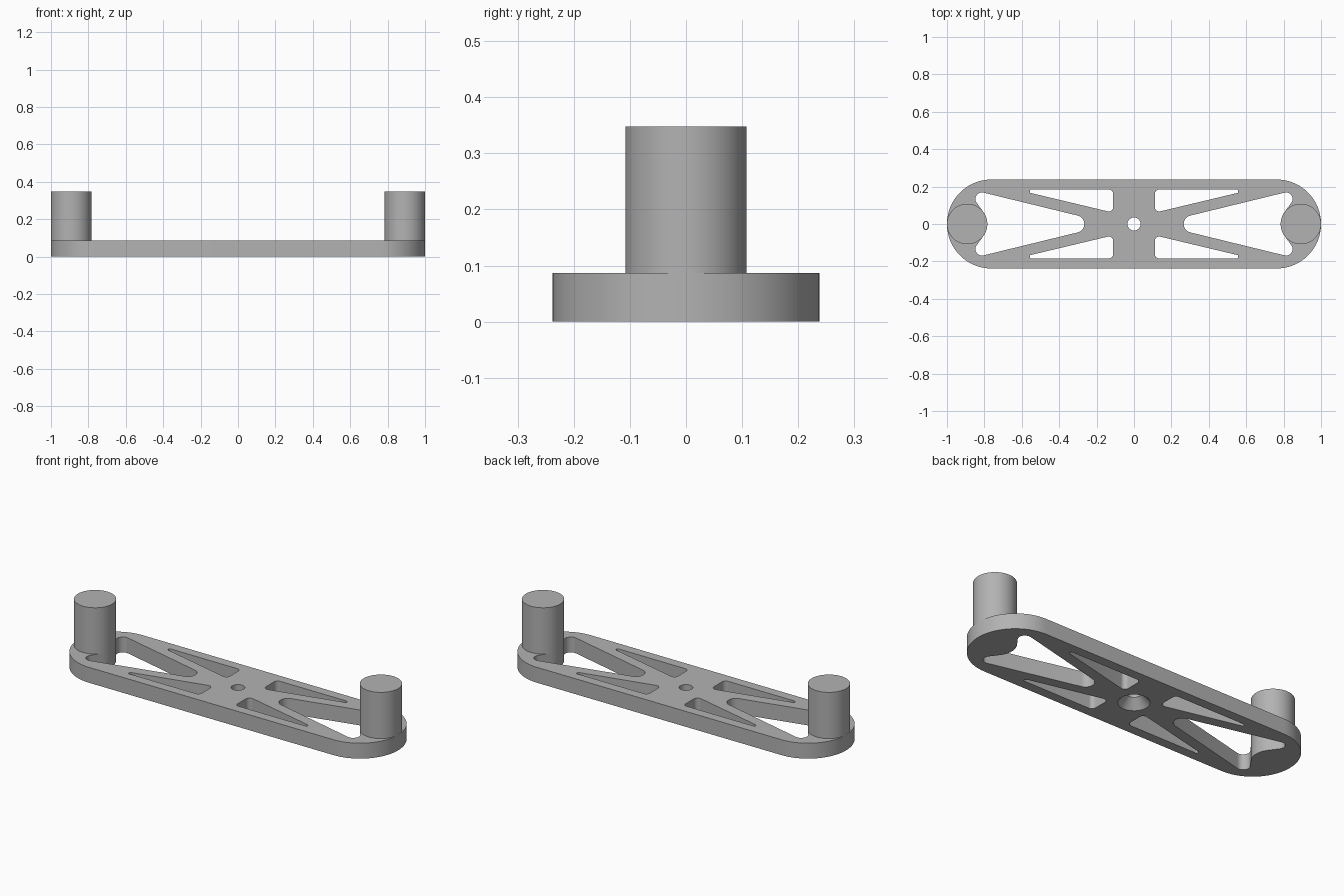
import bpy, bmesh, math
from mathutils import Vector

if "Cube" in bpy.data.objects:
    bpy.data.objects.remove(bpy.data.objects["Cube"], do_unlink=True)

THICK, HALF_W = 0.087, 0.238
PEG_X, PEG_R, PEG_TOP = 0.892, 0.108, 0.348

grey = bpy.data.materials.new("plain grey")
grey.use_nodes = True
colour = (0.45, 0.45, 0.45, 1)
grey.diffuse_color = colour
grey.node_tree.nodes["Principled BSDF"].inputs["Base Color"].default_value = colour


def arc(cx, cy, r, start, end, n=16):
    """Points on an arc, angles in degrees."""
    steps = [math.radians(start + (end - start) * i / n) for i in range(n + 1)]
    return [(cx + r * math.cos(a), cy + r * math.sin(a)) for a in steps]


def rounded(corners, n=6):
    """Polygon with a rounded corner at each (x, y, radius)."""
    out = []
    for i, (x, y, r) in enumerate(corners):
        p = Vector((x, y))
        u = (Vector(corners[i - 1][:2]) - p).normalized()
        v = (Vector(corners[(i + 1) % len(corners)][:2]) - p).normalized()
        half = u.angle(v) / 2
        c = p + (u + v).normalized() * (r / math.sin(half))
        t = r / math.tan(half)
        a, b = p + u * t - c, p + v * t - c
        for k in range(n + 1):
            d = a.lerp(b, k / n).normalized() * r
            out.append(tuple(c + d))
    return out


def loft(name, rings):
    """Closed solid through (outline, z) rings of equal point count."""
    bm = bmesh.new()
    loops = [[bm.verts.new((x, y, z)) for x, y in pts] for pts, z in rings]
    for low, high in zip(loops, loops[1:]):
        for i in range(len(low)):
            bm.faces.new((low[i - 1], low[i], high[i], high[i - 1]))
    bm.faces.new(loops[0])
    bm.faces.new(loops[-1])
    bmesh.ops.recalc_face_normals(bm, faces=bm.faces)
    mesh = bpy.data.meshes.new(name)
    bm.to_mesh(mesh)
    bm.free()
    mesh.materials.append(grey)
    obj = bpy.data.objects.new(name, mesh)
    bpy.context.collection.objects.link(obj)
    return obj


def circle(x, r, n=64):
    return arc(x, 0, r, 0, 360, n)[:-1]


def smooth(obj):
    bpy.ops.object.select_all(action="DESELECT")
    obj.select_set(True)
    bpy.context.view_layer.objects.active = obj
    bpy.ops.object.shade_smooth_by_angle(angle=math.radians(35))


# Base plate with round ends
end_x = 1 - HALF_W
outline = arc(end_x, 0, HALF_W, -90, 90, 40) + arc(-end_x, 0, HALF_W, 90, 270, 40)
plate = loft("base_plate", [(outline, 0), (outline, THICK)])

# Long opening: round tip, two round corners, and a bay around the peg
opening = (arc(-0.312, 0, 0.0463, -76.3, 76.3)
           + arc(-0.8125, 0.1337, 0.035, 76.3, 216.2)
           + arc(-PEG_X, 0, PEG_R, 36.2, -36.2)
           + arc(-0.8125, -0.1337, 0.035, -216.2, -76.3))
# Slim wedge opening beside each brace
wedge = rounded([(-0.557, 0.184, 0.007), (-0.557, 0.167, 0.006),
                 (-0.112, 0.061, 0.022), (-0.112, 0.184, 0.022)])

cutters = []


def cut(pts, sx, sy):
    pts = [(x * sx, y * sy) for x, y in pts]
    cutters.append(loft("cutter", [(pts, -0.1), (pts, 0.2)]))


for sx in (1, -1):
    cut(opening, sx, 1)
    for sy in (1, -1):
        cut(wedge, sx, sy)

# Centre hole, widening towards the underside
cutters.append(loft("cutter", [(circle(0, 0.08), -0.02), (circle(0, 0.08), 0),
                               (circle(0, 0.035), 0.05), (circle(0, 0.035), 0.2)]))

for c in cutters:
    c.hide_render = True
    mod = plate.modifiers.new("opening", "BOOLEAN")
    mod.operation, mod.solver, mod.object = "DIFFERENCE", "EXACT", c
bpy.context.view_layer.update()
graph = bpy.context.evaluated_depsgraph_get()
cut_mesh = bpy.data.meshes.new_from_object(plate.evaluated_get(graph))
plate.modifiers.clear()
plate.data = cut_mesh
for c in cutters:
    bpy.data.objects.remove(c, do_unlink=True)
smooth(plate)

# Upright pegs at both ends
for side, sx in (("left", 1), ("right", -1)):
    ring = circle(sx * PEG_X, PEG_R)
    smooth(loft(side + "_peg", [(ring, THICK), (ring, PEG_TOP)]))
